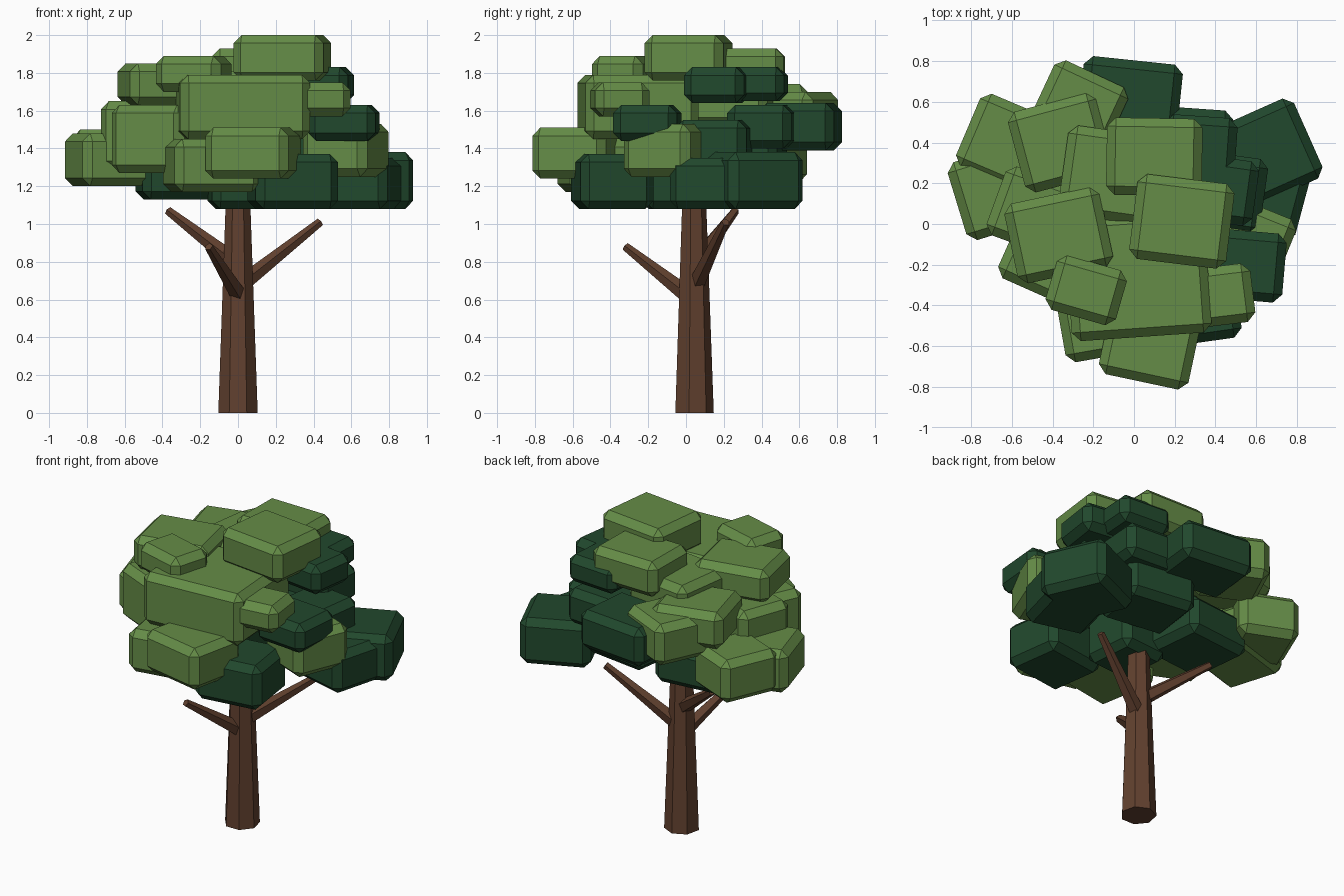
import bpy, bmesh
from math import radians
from mathutils import Matrix, Vector


def material(name, rgb):
    m = bpy.data.materials.new(name)
    m.diffuse_color = (*rgb, 1)
    return m


BARK = material("bark", (0.12, 0.052, 0.028))
LIGHT = material("light_leaf", (0.13, 0.265, 0.063))
DARK = material("dark_leaf", (0.015, 0.065, 0.026))


def add_object(name, bm, mat):
    mesh = bpy.data.meshes.new(name)
    bm.to_mesh(mesh)
    bm.free()
    mesh.materials.append(mat)
    ob = bpy.data.objects.new(name, mesh)
    bpy.context.collection.objects.link(ob)
    return ob


def limb(name, a, b, r1, r2, sides):
    """Tapered low-poly limb from a to b."""
    a, b = Vector(a), Vector(b)
    d = b - a
    rot = Matrix.Identity(4)
    if d.xy.length > 1e-4:
        rot = d.to_track_quat('Z', 'Y').to_matrix().to_4x4()
    bm = bmesh.new()
    bmesh.ops.create_cone(bm, cap_ends=True, segments=sides, radius1=r1, radius2=r2,
                          depth=d.length, matrix=Matrix.Translation((a + b) / 2) @ rot)
    add_object(name, bm, BARK)


def leaf_block(name, mat, x, y, w, d, z0, z1, angle):
    """Chamfered box turned about z."""
    bm = bmesh.new()
    m = (Matrix.Translation((x, y, (z0 + z1) / 2)) @ Matrix.Rotation(radians(angle), 4, 'Z')
         @ Matrix.Diagonal((w, d, z1 - z0, 1)))
    bmesh.ops.create_cube(bm, size=1, matrix=m)
    bmesh.ops.bevel(bm, geom=bm.edges[:], offset=0.043, segments=1, affect='EDGES')
    add_object(name, bm, mat)


# Trunk: seven-sided, one corner to the back
limb("trunk", (0, 0.04, 0), (0, 0.04, 1.3), 0.107, 0.06, 7)

# Branches
for name, a, b in [("front_branch", (0.0, 0.0, 0.63), (-0.155, -0.32, 0.88)),
                   ("right_branch", (0.03, 0.06, 0.69), (0.435, 0.21, 1.01)),
                   ("left_branch", (-0.03, 0.06, 0.81), (-0.37, 0.26, 1.07))]:
    limb(name, a, b, 0.046, 0.023, 5)

# Light foliage: x, y, width, depth, bottom, top, angle
light = [
    (0.235, 0.013, 0.48, 0.42, 1.76, 2.00, -7),
    (0.10, 0.33, 0.47, 0.38, 1.70, 1.93, -1),
    (-0.12, 0.24, 0.46, 0.44, 1.52, 1.81, -8),
    (-0.36, 0.40, 0.45, 0.41, 1.50, 1.74, 15),
    (-0.37, -0.055, 0.48, 0.40, 1.63, 1.85, 12),
    (-0.235, -0.325, 0.36, 0.28, 1.70, 1.89, -16),
    (0.02, -0.255, 0.69, 0.60, 1.45, 1.79, 4),
    (0.44, -0.35, 0.29, 0.29, 1.57, 1.75, 7),
    (0.08, -0.58, 0.45, 0.40, 1.24, 1.51, -12),
    (-0.14, -0.435, 0.46, 0.43, 1.17, 1.45, 10),
    (-0.64, 0.17, 0.48, 0.40, 1.20, 1.48, 17),
    (-0.645, 0.405, 0.37, 0.39, 1.22, 1.50, -23),
    (-0.27, 0.57, 0.40, 0.37, 1.43, 1.70, -25),
    (0.57, -0.10, 0.37, 0.38, 1.25, 1.53, -22),
    (-0.49, 0.06, 0.40, 0.36, 1.29, 1.65, -20),
    (-0.42, -0.17, 0.42, 0.36, 1.27, 1.63, -24),
]
# Dark foliage, same columns
dark = [
    (-0.02, 0.605, 0.49, 0.40, 1.39, 1.64, -6),
    (0.66, 0.35, 0.43, 0.43, 1.08, 1.38, 24),
    (0.64, 0.15, 0.40, 0.40, 1.08, 1.35, -15),
    (0.32, 0.35, 0.36, 0.36, 1.65, 1.83, -4),
    (0.44, 0.165, 0.32, 0.32, 1.64, 1.83, -8),
    (0.56, -0.205, 0.36, 0.34, 1.44, 1.63, -5),
    (0.46, 0.15, 0.36, 0.38, 1.27, 1.55, -8),
    (0.26, 0.40, 0.44, 0.34, 1.40, 1.63, -4),
    (0.29, -0.39, 0.44, 0.39, 1.08, 1.37, 8),
    (0.16, 0.31, 0.46, 0.40, 1.20, 1.50, -8),
    (-0.29, 0.22, 0.47, 0.44, 1.13, 1.38, 6),
    (0.02, -0.05, 0.34, 0.36, 1.08, 1.46, 5),
]
for label, mat, rows in (("light_foliage", LIGHT, light), ("dark_foliage", DARK, dark)):
    for i, row in enumerate(rows, 1):
        leaf_block(f"{label}_{i:02d}", mat, *row)
